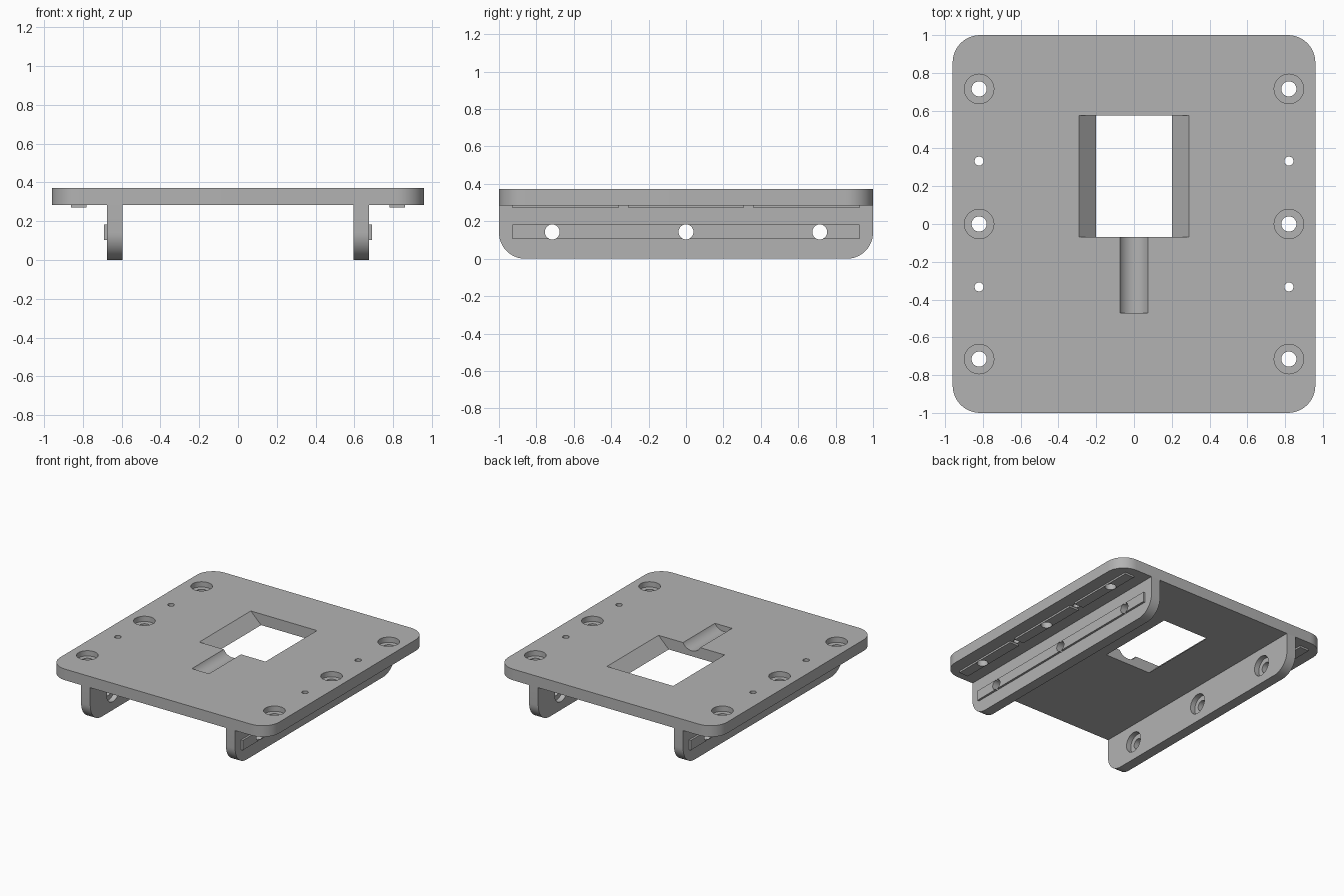
import bpy, bmesh, math
from mathutils import Matrix, Vector

cube = bpy.data.objects.get("Cube")
if cube:
    bpy.data.objects.remove(cube, do_unlink=True)

grey = bpy.data.materials.new("plain grey")
grey.use_nodes = True
COLOUR = (0.45, 0.45, 0.45, 1)
grey.diffuse_color = COLOUR
grey.node_tree.nodes["Principled BSDF"].inputs["Base Color"].default_value = COLOUR

HOLES_Y = (-0.715, 0, 0.715)
PINS_Y = (-0.333, 0.333)
BOTTOM, TOP = 0.284, 0.372
HOLE_X, BORE, WIDE, PIN = 0.82, 0.04, 0.078, 0.024
LEG_IN, LEG_OUT, RAIL_OUT, RAIL_Z = 0.595, 0.675, 0.691, 0.143


def make(name, bm):
    bmesh.ops.recalc_face_normals(bm, faces=bm.faces[:])
    mesh = bpy.data.meshes.new(name)
    bm.to_mesh(mesh)
    bm.free()
    mesh.materials.append(grey)
    ob = bpy.data.objects.new(name, mesh)
    bpy.context.collection.objects.link(ob)
    return ob


def prism(bm, points, offset):
    """Extrude a closed outline along an offset."""
    face = bm.faces.new([bm.verts.new(p) for p in points])
    ext = bmesh.ops.extrude_face_region(bm, geom=[face])["geom"]
    verts = [g for g in ext if isinstance(g, bmesh.types.BMVert)]
    bmesh.ops.translate(bm, verts=verts, vec=offset)


def box(bm, x0, x1, y0, y1, z0, z1):
    prism(bm, [(x0, y0, z0), (x1, y0, z0), (x1, y1, z0), (x0, y1, z0)], (0, 0, z1 - z0))


def arc(cx, cy, r, start, sweep=90, steps=12):
    return [(cx + r * math.cos(math.radians(start + sweep * i / steps)),
             cy + r * math.sin(math.radians(start + sweep * i / steps)))
            for i in range(steps + 1)]


def lathe(bm, profile, matrix, sides=40):
    """Closed turned solid from (radius, height) steps about local z."""
    rings = [[bm.verts.new(matrix @ Vector((r * math.cos(math.tau * i / sides),
                                            r * math.sin(math.tau * i / sides), h)))
              for i in range(sides)] for r, h in profile]
    for a, b in zip(rings, rings[1:]):
        for i in range(sides):
            j = (i + 1) % sides
            bm.faces.new((a[i], a[j], b[j], b[i]))
    bm.faces.new(rings[0])
    bm.faces.new(rings[-1])


def cut(ob, cutter):
    mod = ob.modifiers.new("cut", 'BOOLEAN')
    mod.operation, mod.solver, mod.object = 'DIFFERENCE', 'EXACT', cutter
    bpy.context.view_layer.objects.active = ob
    bpy.ops.object.modifier_apply(modifier=mod.name)


# Rounded base plate
bm = bmesh.new()
outline = []
for sx, sy, start in ((1, 1, 0), (-1, 1, 90), (-1, -1, 180), (1, -1, 270)):
    outline += arc(sx * 0.815, sy * 0.855, 0.145, start)
prism(bm, [(x, y, BOTTOM) for x, y in outline], (0, 0, TOP - BOTTOM))
plate = make("base_plate", bm)

# Window with sloping side walls
bm = bmesh.new()
slope = 0.09 / (TOP - BOTTOM) * 0.05
prism(bm, [(-0.2 + slope, -0.07, BOTTOM - 0.05), (0.2 - slope, -0.07, BOTTOM - 0.05),
           (0.29 + slope, -0.07, TOP + 0.05), (-0.29 - slope, -0.07, TOP + 0.05)],
      (0, 0.645, 0))
window_cutter = make("window_cutter", bm)

# Shallow round channel leading to the window
bm = bmesh.new()
lathe(bm, [(0.085, -0.47), (0.085, 0.1)],
      Matrix.Translation((0, 0, TOP + 0.04)) @ Matrix.Rotation(-math.pi / 2, 4, 'X'), 64)
channel_cutter = make("channel_cutter", bm)

# Counterbored bolt holes and pin holes through the plate
bm = bmesh.new()
for sx in (-1, 1):
    for y in HOLES_Y:
        lathe(bm, [(BORE, 0.2), (BORE, 0.33), (WIDE, 0.33), (WIDE, 0.45)],
              Matrix.Translation((sx * HOLE_X, y, 0)))
    for y in PINS_Y:
        lathe(bm, [(PIN, 0.2), (PIN, 0.45)], Matrix.Translation((sx * HOLE_X, y, 0)), 24)
bolt_cutter = make("bolt_cutter", bm)

# Counterbored holes through the side legs, wide on the inside
bm = bmesh.new()
for sx in (-1, 1):
    for y in HOLES_Y:
        lathe(bm, [(WIDE, 0.55), (WIDE, 0.635), (BORE, 0.635), (BORE, 0.75)],
              Matrix.Translation((0, y, RAIL_Z)) @ Matrix.Rotation(sx * math.pi / 2, 4, 'Y'))
leg_cutter = make("leg_cutter", bm)

for cutter in (window_cutter, channel_cutter, bolt_cutter):
    cut(plate, cutter)
parts = [plate]

for side, sx in (("right", -1), ("left", 1)):
    # Side leg with rounded lower corners
    bm = bmesh.new()
    side_outline = [(1, BOTTOM), (-1, BOTTOM)] + arc(-0.86, 0.14, 0.14, 180) + arc(0.86, 0.14, 0.14, 270)
    prism(bm, [(sx * LEG_IN, y, z) for y, z in side_outline], (sx * (LEG_OUT - LEG_IN), 0, 0))
    leg = make(side + "_leg", bm)

    # Locating rail on the outer face of the leg
    bm = bmesh.new()
    box(bm, *sorted((sx * LEG_OUT, sx * RAIL_OUT)), -0.927, 0.927, 0.104, 0.182)
    rail = make(side + "_leg_rail", bm)

    # Three locating strips under the plate
    bm = bmesh.new()
    for y0, y1 in ((-0.927, -0.36), (-0.307, 0.307), (0.36, 0.927)):
        box(bm, sx * HOLE_X - 0.04, sx * HOLE_X + 0.04, y0, y1, 0.27, BOTTOM)
    strips = make(side + "_plate_strips", bm)

    cut(leg, leg_cutter)
    cut(rail, leg_cutter)
    cut(strips, bolt_cutter)
    parts += [leg, rail, strips]

for cutter in (window_cutter, channel_cutter, bolt_cutter, leg_cutter):
    bpy.data.objects.remove(cutter, do_unlink=True)

# Smooth the round walls, keep the edges crisp
bpy.ops.object.select_all(action='DESELECT')
for ob in parts:
    ob.select_set(True)
bpy.context.view_layer.objects.active = plate
bpy.ops.object.shade_smooth_by_angle(angle=math.radians(30))
